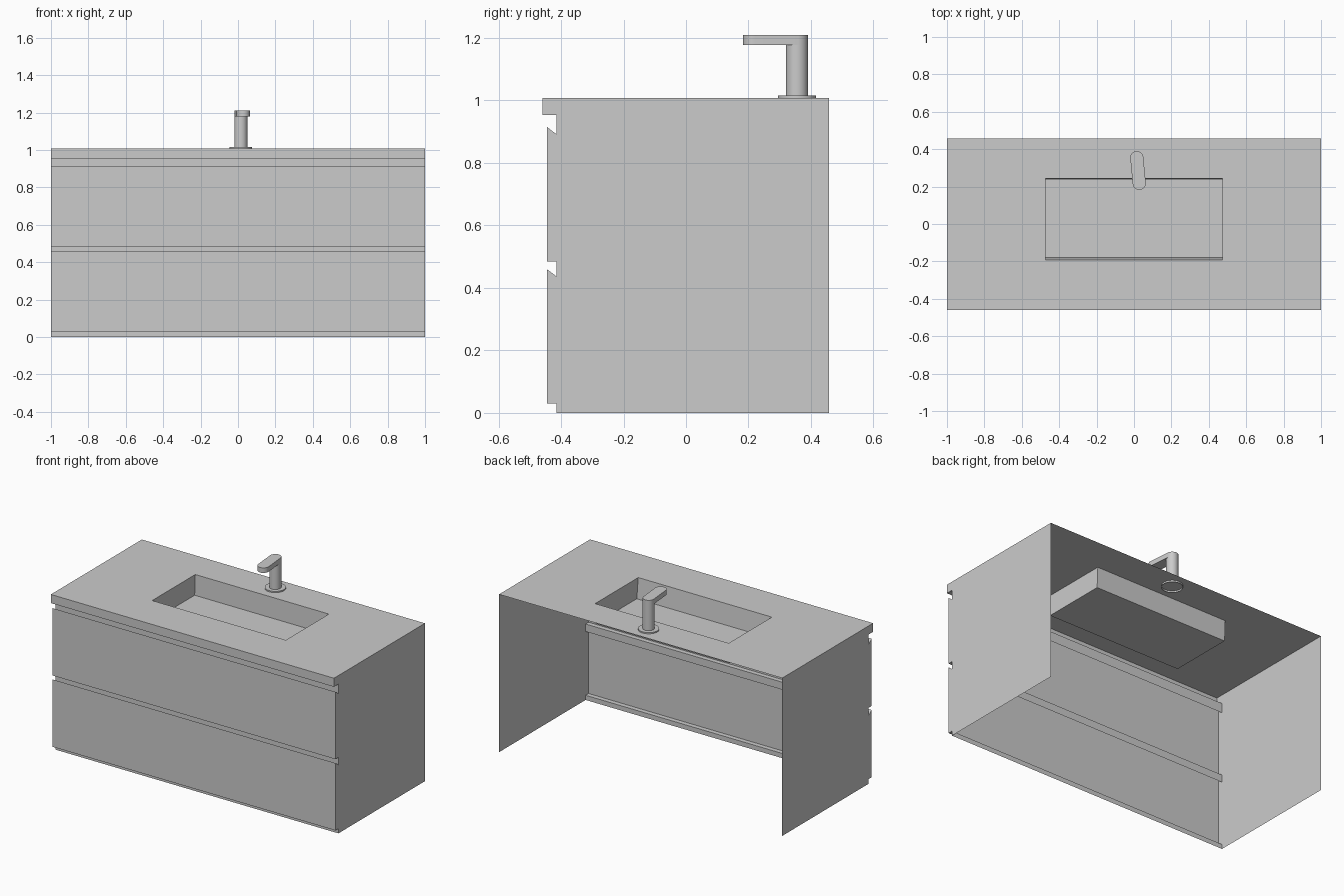
import bpy, bmesh, math
from mathutils import Vector

if "Cube" in bpy.data.objects:
    bpy.data.objects.remove(bpy.data.objects["Cube"])

W, BACK, TOP = 1.0, 0.458, 1.008


def make(name, polys, smooth=False):
    """Build a mesh object from a list of polygons, merging shared corners."""
    bm = bmesh.new()
    for p in polys:
        bm.faces.new([bm.verts.new(v) for v in p])
    bmesh.ops.remove_doubles(bm, verts=bm.verts, dist=1e-5)
    me = bpy.data.meshes.new(name)
    bm.to_mesh(me)
    bm.free()
    ob = bpy.data.objects.new(name, me)
    bpy.context.collection.objects.link(ob)
    if smooth:
        bpy.context.view_layer.objects.active = ob
        ob.select_set(True)
        bpy.ops.object.shade_smooth_by_angle(angle=math.radians(35))
        ob.select_set(False)
    return ob


def prism(outline, z0, z1, top=True, bottom=True):
    """Polygons of a vertical prism over an xy outline."""
    n = len(outline)
    lo = [(x, y, z0) for x, y in outline]
    hi = [(x, y, z1) for x, y in outline]
    polys = [(lo[i], lo[(i + 1) % n], hi[(i + 1) % n], hi[i]) for i in range(n)]
    if top:
        polys.append(hi)
    if bottom:
        polys.append(lo[::-1])
    return polys


def circle(c, r, n=40):
    return [(c[0] + r * math.cos(2 * math.pi * i / n),
             c[1] + r * math.sin(2 * math.pi * i / n)) for i in range(n)]


# Front profile (y, z) from the counter lip down to the plinth
F, N = -0.445, -0.415
profile = [(-0.46, TOP), (-0.46, 0.953), (N, 0.953), (N, 0.892), (F, 0.915),
           (F, 0.485), (N, 0.485), (N, 0.437), (F, 0.46), (F, 0.03),
           (N, 0.03), (N, 0.0)]
make("drawer_fronts", [((-W, *a), (-W, *b), (W, *b), (W, *a))
                       for a, b in zip(profile, profile[1:])])

# Side panels
outline = profile + [(BACK, 0.0), (BACK, TOP)]
for name, s in (("left_side", -1), ("right_side", 1)):
    make(name, [[(s * W, y, z) for y, z in (outline[::-1] if s < 0 else outline)]])

# Countertop sheet with the basin opening
outer = [(-W, -0.46, TOP), (W, -0.46, TOP), (W, BACK, TOP), (-W, BACK, TOP)]
rim = [(-0.472, -0.192, TOP), (0.472, -0.192, TOP), (0.472, 0.243, TOP), (-0.472, 0.243, TOP)]
floor = [(-0.472, -0.178, 0.878), (0.472, -0.178, 0.878), (0.472, 0.237, 0.878), (-0.472, 0.237, 0.878)]


def band(a, b):
    return [(a[i], a[(i + 1) % 4], b[(i + 1) % 4], b[i]) for i in range(4)]


make("countertop", band(outer, rim))
make("basin", band(rim, floor) + [floor])

# Tap: base ring, upright body, round-ended spout
c, e, r = Vector((0.015, 0.355)), Vector((0.028, 0.217)), 0.035
base_out, base_in = circle(c, 0.061), circle(c, r)
n = len(base_out)
ring = [((*base_out[i], 1.016), (*base_out[(i + 1) % n], 1.016),
         (*base_in[(i + 1) % n], 1.016), (*base_in[i], 1.016)) for i in range(n)]
make("tap_base", prism(base_out, 0.997, 1.016, False, False) + ring, True)
make("tap_body", prism(base_in, 1.016, 1.19, False, False), True)

d = (e - c).normalized()
a0 = math.atan2(d.y, d.x)
spout = []
for centre, start in ((e, a0 - math.pi / 2), (c, a0 + math.pi / 2)):
    for i in range(21):
        t = start + math.pi * i / 20
        spout.append((centre.x + r * math.cos(t), centre.y + r * math.sin(t)))
make("tap_spout", prism(spout, 1.178, 1.21), True)
